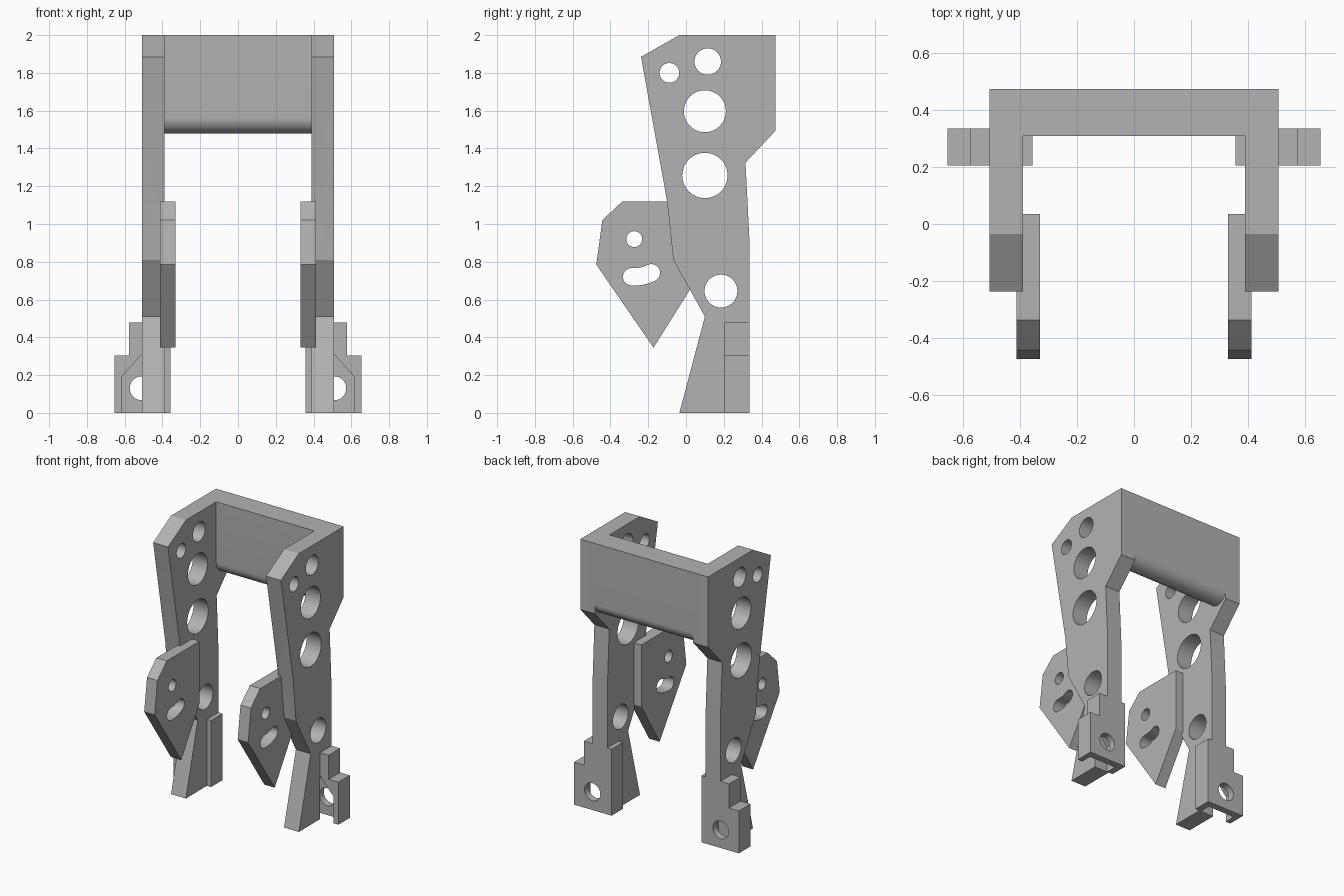
import bpy, bmesh, math

if "Cube" in bpy.data.objects:
    bpy.data.objects.remove(bpy.data.objects["Cube"])

grey = bpy.data.materials.new("plain_grey")
grey.diffuse_color = (0.45, 0.45, 0.45, 1)
grey.use_nodes = True
grey.node_tree.nodes["Principled BSDF"].inputs["Base Color"].default_value = grey.diffuse_color


def prism(name, pts, a, b, axis="x"):
    """Extrude a closed profile from a to b: (y, z) along x, or (x, z) along y."""
    bm = bmesh.new()
    place = (lambda p, d: (d, p[0], p[1])) if axis == "x" else (lambda p, d: (p[0], d, p[1]))
    lo = [bm.verts.new(place(p, a)) for p in pts]
    hi = [bm.verts.new(place(p, b)) for p in pts]
    bm.faces.new(lo)
    bm.faces.new(hi)
    n = len(pts)
    for i in range(n):
        j = (i + 1) % n
        bm.faces.new((lo[i], lo[j], hi[j], hi[i]))
    bmesh.ops.recalc_face_normals(bm, faces=bm.faces)
    me = bpy.data.meshes.new(name)
    bm.to_mesh(me)
    bm.free()
    ob = bpy.data.objects.new(name, me)
    bpy.context.collection.objects.link(ob)
    me.materials.append(grey)
    return ob


def combine(ob, other, op):
    """Boolean the other object into ob and remove it."""
    mod = ob.modifiers.new("bool", "BOOLEAN")
    mod.operation, mod.solver, mod.object = op, "EXACT", other
    bpy.context.view_layer.objects.active = ob
    bpy.ops.object.modifier_apply(modifier=mod.name)
    bpy.data.objects.remove(other)


def arc(cx, cz, r, a0, a1, n):
    return [(cx + r * math.cos(math.radians(a0 + (a1 - a0) * i / n)),
             cz + r * math.sin(math.radians(a0 + (a1 - a0) * i / n))) for i in range(n + 1)]


def circle(cx, cz, r, n=40):
    return arc(cx, cz, r, 0, 360, n)[:-1]


leg_profile = [(-0.035, 2), (0.475, 2), (0.475, 1.495), (0.315, 1.325), (0.335, 0.93),
               (0.335, 0), (-0.035, 0), (0.10, 0.51), (-0.067, 0.81), (-0.10, 1.12), (-0.238, 1.885)]
leg_holes = [(0.115, 1.86, 0.07), (-0.088, 1.80, 0.052), (0.10, 1.597, 0.111),
             (0.10, 1.257, 0.12), (0.185, 0.645, 0.087)]
ear_profile = [(-0.475, 0.785), (-0.443, 1.02), (-0.337, 1.12), (0.035, 1.12),
               (0.035, 0.675), (-0.172, 0.345)]

# Curved slot concentric with the ear's pivot hole
py, pz, sr, sw, s0, s1 = -0.274, 0.92, 0.20, 0.046, -94, -63
ey, ez = py + sr * math.cos(math.radians(s1)), pz + sr * math.sin(math.radians(s1))
by, bz = py + sr * math.cos(math.radians(s0)), pz + sr * math.sin(math.radians(s0))
slot = (arc(py, pz, sr + sw, s0, s1, 8) + arc(ey, ez, sw, s1, s1 + 180, 12)[1:]
        + arc(py, pz, sr - sw, s1, s0, 8)[1:] + arc(by, bz, sw, s0 + 180, s0 + 360, 12)[1:-1])

# Cross beam with a rounded lower edge
beam = [(0.475, 2), (0.31, 2)] + arc(0.3925, 1.5625, 0.0825, 180, 360, 24)
frame = prism("leg_frame", beam, -0.45, 0.45)

for s in (-1, 1):
    # Leg plate with round holes
    leg = prism("leg_plate", leg_profile, 0.39 * s, 0.508 * s)
    for y, z, r in leg_holes:
        combine(leg, prism("hole_cutter", circle(y, z, r), 0.3 * s, 0.6 * s), "DIFFERENCE")

    # Forward ear with pivot hole and slot
    ear = prism("ear_plate", ear_profile, 0.33 * s, 0.413 * s)
    for pts in (circle(py, pz, 0.042), slot):
        combine(ear, prism("ear_cutter", pts, 0.2 * s, 0.6 * s), "DIFFERENCE")

    # Stepped foot block
    step = [(0.357, 0), (0.655, 0), (0.655, 0.305), (0.577, 0.305), (0.577, 0.478), (0.357, 0.478)]
    foot = prism("foot_block", [(x * s, z) for x, z in step], 0.205, 0.335, "y")
    combine(leg, foot, "UNION")
    combine(leg, ear, "UNION")

    # Pointed nut pocket, open below, and the bolt hole behind it
    pocket = [(0.403, -0.1), (0.617, -0.1), (0.617, 0.19), (0.51, 0.31), (0.403, 0.19)]
    combine(leg, prism("pocket_cutter", [(x * s, z) for x, z in pocket], 0.205, 0.285, "y"), "DIFFERENCE")
    combine(leg, prism("bolt_cutter", circle(0.51 * s, 0.13, 0.063), 0.25, 0.5, "y"), "DIFFERENCE")
    combine(frame, leg, "UNION")

# Smooth the bores and the round edge, keep the corners sharp
bpy.ops.object.select_all(action="DESELECT")
frame.select_set(True)
bpy.context.view_layer.objects.active = frame
bpy.ops.object.shade_smooth_by_angle(angle=math.radians(20))
